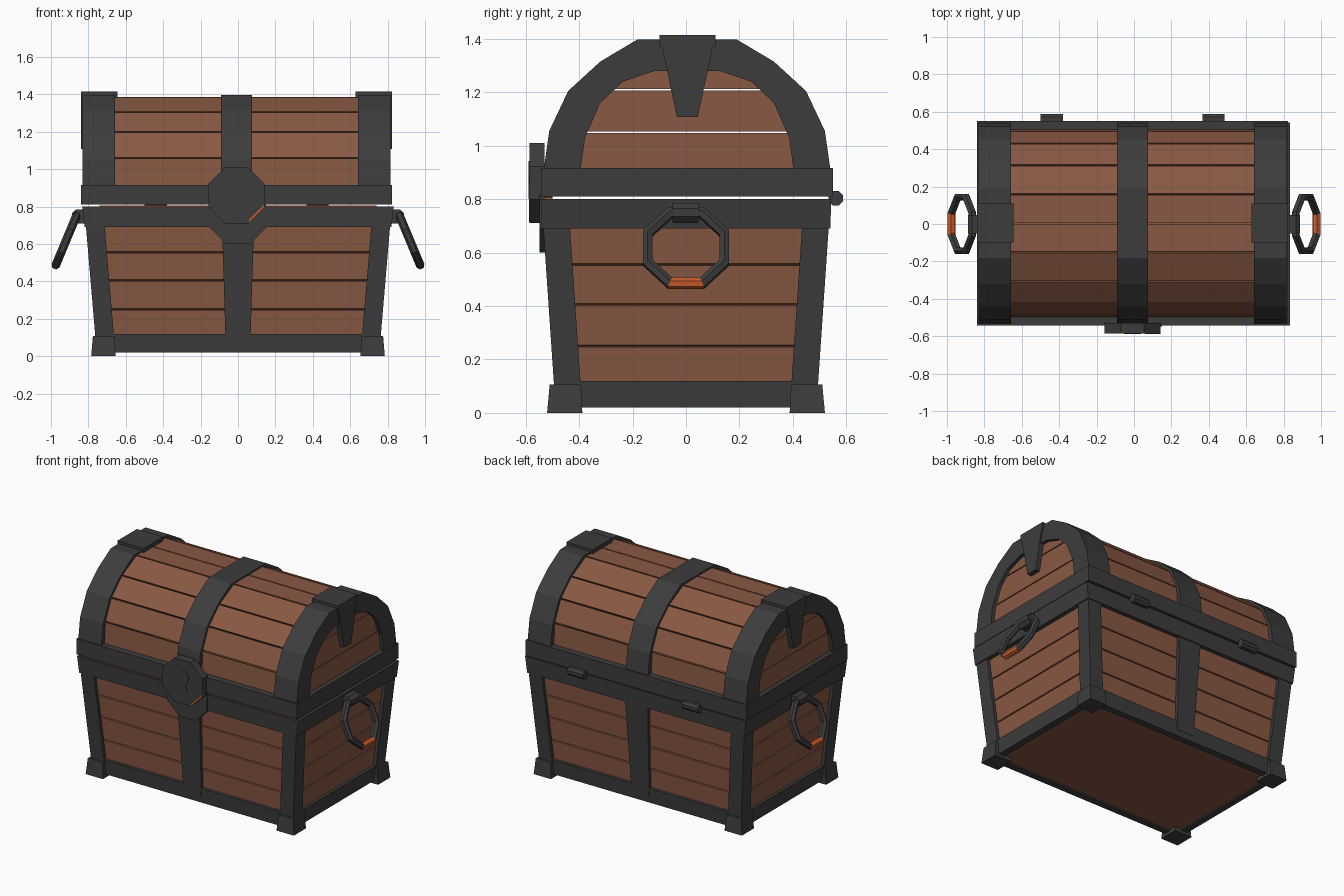
import bpy, bmesh, math
from mathutils import Vector as V

if "Cube" in bpy.data.objects:
    bpy.data.objects.remove(bpy.data.objects["Cube"])


def material(name, col):
    m = bpy.data.materials.new(name)
    m.diffuse_color = (*col, 1)
    m.use_nodes = True
    m.node_tree.nodes["Principled BSDF"].inputs["Base Color"].default_value = m.diffuse_color
    return m


IRON = material("dark iron", (0.046, 0.046, 0.046))
WOOD = material("brown wood", (0.25, 0.098, 0.056))
COPPER = material("orange copper", (0.62, 0.11, 0.027))
LX, LY = -0.008, 0.004          # small offset of the lid


def finish(name, bm, *mats):
    bmesh.ops.recalc_face_normals(bm, faces=bm.faces)
    me = bpy.data.meshes.new(name)
    bm.to_mesh(me)
    bm.free()
    for m in mats:
        me.materials.append(m)
    ob = bpy.data.objects.new(name, me)
    bpy.context.collection.objects.link(ob)
    return ob


def loft(name, a, b, mat):
    """Solid between two matching polygons."""
    bm = bmesh.new()
    A = [bm.verts.new(p) for p in a]
    B = [bm.verts.new(p) for p in b]
    n = len(A)
    bm.faces.new(A)
    bm.faces.new(B)
    for i in range(n):
        j = (i + 1) % n
        bm.faces.new((A[i], A[j], B[j], B[i]))
    return finish(name, bm, mat)


def prism_x(name, yz, x0, x1, mat):
    return loft(name, [(x0, y, z) for y, z in yz], [(x1, y, z) for y, z in yz], mat)


def prism_y(name, xz, y0, y1, mat):
    return loft(name, [(x, y0, z) for x, z in xz], [(x, y1, z) for x, z in xz], mat)


def box(name, x0, x1, y0, y1, z0, z1, mat):
    return prism_x(name, [(y0, z0), (y1, z0), (y1, z1), (y0, z1)], x0, x1, mat)


def tube(name, section, mat, ox=0, oy=0):
    """Rectangular frame; section is a closed loop of (z, half x, half y)."""
    bm = bmesh.new()
    loops = [[bm.verts.new((ox + sx * hx, oy + sy * hy, z))
              for sx, sy in ((-1, -1), (1, -1), (1, 1), (-1, 1))] for z, hx, hy in section]
    for k, a in enumerate(loops):
        b = loops[(k + 1) % len(loops)]
        for i in range(4):
            j = (i + 1) % 4
            bm.faces.new((a[i], a[j], b[j], b[i]))
    return finish(name, bm, mat)


def hx(z): return 0.752 + 0.085 * z
def hy(z): return 0.485 + 0.068 * z
def off(z, o): return (z, hx(z) + o, hy(z) + o)


def octagon(cx, cz, apothem):
    r = apothem / math.cos(math.pi / 8)
    return [(cx + r * math.cos(math.pi / 8 + i * math.pi / 4),
             cz + r * math.sin(math.pi / 8 + i * math.pi / 4)) for i in range(8)]


# --- body: plank courses, floor, iron frame
cuts = [0.03, 0.25, 0.405, 0.555, 0.76]
for z0, z1 in zip(cuts, cuts[1:]):
    tube("body_planks", [off(z0, -0.035), off(z0 + 0.004, -0.02), off(z1 - 0.004, -0.02),
                         off(z1, -0.035), off(z1, -0.06), off(z0, -0.06)], WOOD)
box("body_floor", -0.72, 0.72, -0.455, 0.455, 0.03, 0.06, WOOD)
tube("bottom_band", [off(0.02, 0), off(0.12, 0), off(0.12, -0.045), off(0.02, -0.045)], IRON)
tube("body_rim", [(0.69, 0.82, 0.54), (0.80, 0.833, 0.544), (0.80, 0.75, 0.46), (0.69, 0.75, 0.46)], IRON)

for sx in (-1, 1):
    for sy in (-1, 1):
        # corner straps, L shaped and leaning outwards
        def ell(z, w=0.10, t=0.03):
            X, Y = hx(z) + 0.002, hy(z) + 0.002
            return [(sx * x, sy * y, z) for x, y in
                    ((X, Y), (X, Y - w), (X - t, Y - w), (X - t, Y - t), (X - w, Y - t), (X - w, Y))]
        loft("corner_strap", ell(0.05), ell(0.72), IRON)
        # feet
        loft("foot", [(sx * x, sy * y, 0) for x, y in ((0.655, 0.388), (0.785, 0.388), (0.785, 0.52), (0.655, 0.52))],
             [(sx * x, sy * y, 0.107) for x, y in ((0.66, 0.393), (0.776, 0.393), (0.776, 0.51), (0.66, 0.51))], IRON)

# centre straps on front and back
for sy in (-1, 1):
    def bar(z, w):
        Y = hy(z) + 0.002
        return [(-w, sy * Y, z), (w, sy * Y, z), (w, sy * (Y - 0.03), z), (-w, sy * (Y - 0.03), z)]
    loft("body_centre_strap", bar(0.06, 0.066), bar(0.72, 0.086), IRON)

# --- lid: barrel planks
half = [(0.505, 0.87), (0.492, 1.06), (0.427, 1.20), (0.31, 1.307), (0.155, 1.385), (0, 1.387)]
skin = half + [(-y, z) for y, z in half[-2::-1]]
mid = V((0, 0.85))
for a, b in zip(skin, skin[1:]):
    a, b = V(a), V(b)
    d = (b - a).normalized() * 0.004
    o = [a + d, b - d, b - d + (mid - b).normalized() * 0.03, a + d + (mid - a).normalized() * 0.03]
    prism_x("lid_plank", [(y + LY, z) for y, z in o], LX - 0.79, LX + 0.79, WOOD)


def width(z):
    for (y0, z0), (y1, z1) in zip(half, half[1:]):
        if z0 <= z <= z1:
            return y0 + (y1 - y0) * (z - z0) / (z1 - z0) - 0.01
    return 0.48


# arch outlines for the iron
outer = [(0.538, 0.90), (0.516, 1.055), (0.445, 1.205), (0.325, 1.315), (0.187, 1.397)]
inner = [(0.40, 0.90), (0.382, 1.03), (0.325, 1.16), (0.24, 1.24), (0.125, 1.279)]
under = [(y * 0.92, 0.85 + (z - 0.85) * 0.94) for y, z in outer]


def arch(name, o, i, x0, x1):
    """Iron arch made of convex pieces that share their joints."""
    bm = bmesh.new()
    full = lambda h: [(y + LY, z) for y, z in h + [(-y, z) for y, z in h[::-1]]]
    o, i = full(o), full(i)
    rows = [[bm.verts.new((x, *p)) for p in q] for x, q in ((x0, o), (x1, o), (x1, i), (x0, i))]
    for k in range(4):
        r, s = rows[k], rows[(k + 1) % 4]
        for j in range(len(r) - 1):
            bm.faces.new((r[j], r[j + 1], s[j + 1], s[j]))
    for j in (0, -1):
        bm.faces.new([r[j] for r in rows])
    finish(name, bm, IRON)


arch("lid_centre_strap", outer, under, LX - 0.084, LX + 0.084)
zs = [0.86, 1.05, 1.21, 1.365]
for s in (-1, 1):
    X = lambda v: LX + s * v
    arch("lid_end_sleeve", outer, under, X(0.65), X(0.80))
    arch("lid_end_arch", outer, inner, X(0.79), X(0.824))
    # end planks of the lid
    for z0, z1 in zip(zs, zs[1:]):
        a, b = width(z0), width(z1)
        prism_x("lid_end_plank", [(LY - a, z0 + 0.003), (LY + a, z0 + 0.003), (LY + b, z1 - 0.003), (LY - b, z1 - 0.003)],
                X(0.77), X(0.80), WOOD)
    # keystone: cap over the top and wedge down the end
    box("keystone_cap", X(0.635), X(0.832), -0.099, 0.11, 1.37, 1.415, IRON)
    prism_x("keystone_wedge", [(-0.034, 1.107), (0.044, 1.107), (0.109, 1.41), (-0.098, 1.41)], X(0.79), X(0.832), IRON)

tube("lid_rim", [(0.81, 0.832, 0.546), (0.916, 0.832, 0.546), (0.916, 0.75, 0.46), (0.81, 0.75, 0.46)], IRON, LX, LY)
box("rim_trim", -0.74, 0.74, -0.53, -0.50, 0.799, 0.806, COPPER)

# --- lock: lower plate, octagonal plate, keyhole
prism_y("lock_lower_plate", octagon(0, 0.75, 0.15), -0.548, -0.50, IRON)
prism_y("lock_plate", octagon(LX, 0.86, 0.15), -0.586, -0.53, IRON)
prism_y("lock_edge_trim", [(0.058, 0.714), (0.142, 0.798), (0.142, 0.812), (0.058, 0.728)], -0.588, -0.57, COPPER)
hole = [(LX + 0.045 * math.cos(math.radians(t)), 0.897 + 0.045 * math.sin(math.radians(t)))
        for t in range(-60, 241, 30)]
prism_y("keyhole", hole + [(LX - 0.038, 0.80), (LX + 0.038, 0.80)], -0.589, -0.58, IRON)

# --- hinges on the back
for cx in (-0.44, 0.425):
    yz = [(y, z) for y, z in octagon(0.561, 0.803, 0.027)]
    prism_x("hinge", yz, cx - 0.06, cx + 0.06, IRON)

# --- side handles: tilted octagonal rings with a copper grip, and brackets
for s in (-1, 1):
    bm = bmesh.new()
    down = V((s * 0.385, 0, -0.923))
    nrm = V((s * 0.923, 0, 0.385))
    c = V((s * 0.92, 0, 0.617))
    rings = []
    for i in range(8):
        t = math.pi / 8 + i * math.pi / 4
        rad = down * math.cos(t) + V((0, 1, 0)) * math.sin(t)
        rings.append([bm.verts.new(c + rad * (0.155 + 0.023 * math.cos(u)) + nrm * 0.023 * math.sin(u))
                      for u in (k * math.pi / 3 + math.pi / 6 for k in range(6))])
    for i in range(8):
        a, b = rings[i], rings[(i + 1) % 8]
        for k in range(6):
            m = (k + 1) % 6
            f = bm.faces.new((a[k], a[m], b[m], b[k]))
            f.material_index = 1 if i == 7 else 0
    finish("side_handle", bm, IRON, COPPER)
    prism_y("handle_bracket", [(s * x, z) for x, z in
            ((0.81, 0.71), (0.865, 0.71), (0.888, 0.735), (0.888, 0.765), (0.865, 0.785), (0.81, 0.785))],
            -0.05, 0.047, IRON)
